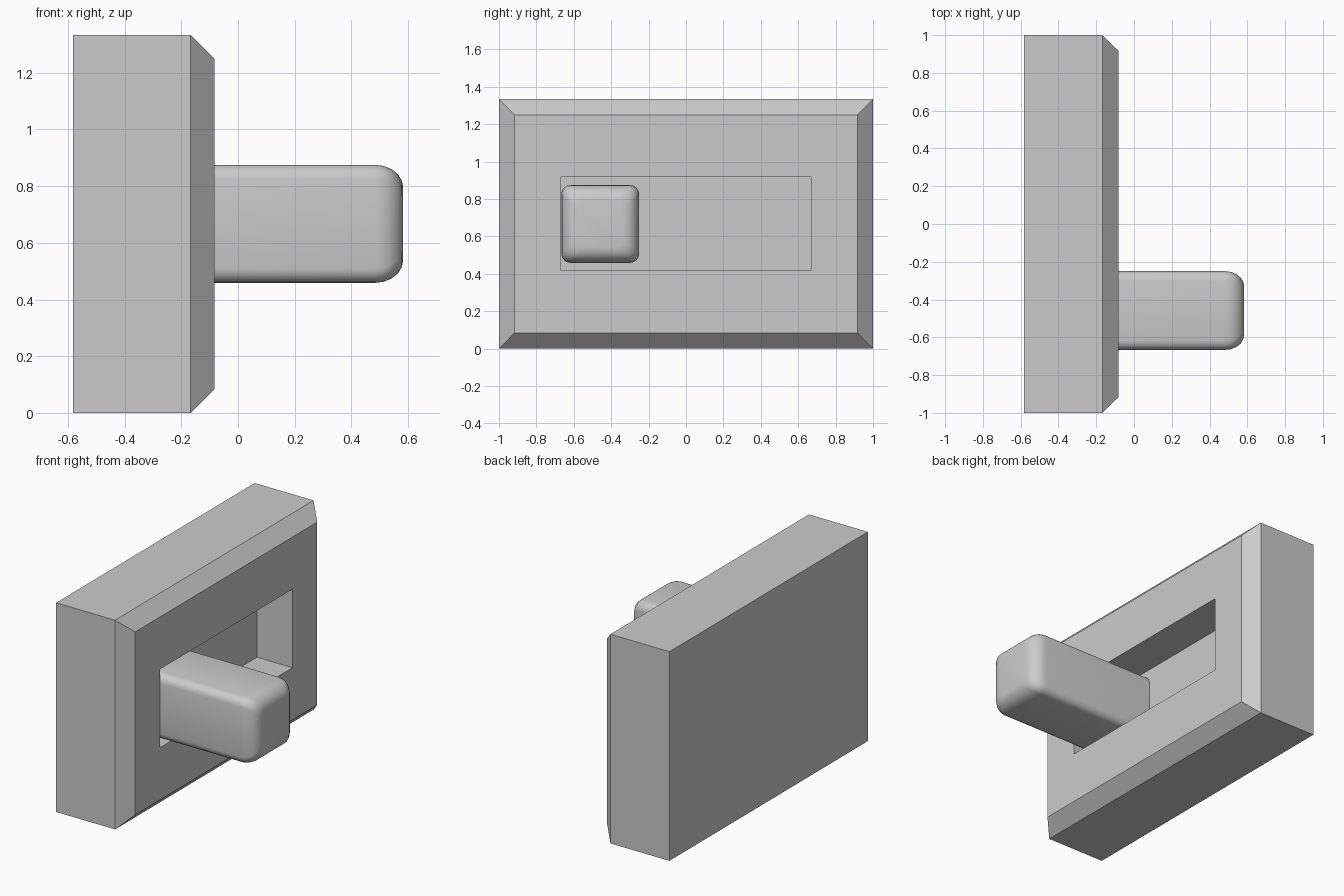
import bpy, bmesh
from math import sin, cos, pi, radians

if "Cube" in bpy.data.objects:
    bpy.data.objects.remove(bpy.data.objects["Cube"])

MID_Z = 0.667


def rounded_rect(x, cy, hy, hz, r=0.0, steps=0):
    """Ring of points in the YZ plane; r = corner radius."""
    pts = []
    for i, (sy, sz) in enumerate([(1, 1), (-1, 1), (-1, -1), (1, -1)]):
        for k in range(steps + 1):
            a = i * pi / 2 + (k / steps * pi / 2 if steps else 0)
            ry, rz = (r * cos(a), r * sin(a)) if steps else (0, 0)
            pts.append((x, cy + sy * (hy - r) + ry, MID_Z + sz * (hz - r) + rz))
    return pts


def loft(name, rings):
    """Skin consecutive rings with quads and cap both ends."""
    bm = bmesh.new()
    loops = [[bm.verts.new(p) for p in ring] for ring in rings]
    n = len(loops[0])
    for a, b in zip(loops, loops[1:]):
        for i in range(n):
            j = (i + 1) % n
            bm.faces.new((a[i], a[j], b[j], b[i]))
    bm.faces.new(loops[0][::-1])
    bm.faces.new(loops[-1])
    bmesh.ops.recalc_face_normals(bm, faces=bm.faces)
    mesh = bpy.data.meshes.new(name)
    bm.to_mesh(mesh)
    bm.free()
    obj = bpy.data.objects.new(name, mesh)
    bpy.context.collection.objects.link(obj)
    return obj


# Wall plate: back, chamfered front, slot rim, slot floor
loft("wall_plate", [
    rounded_rect(-0.583, 0, 1.0, 0.667),
    rounded_rect(-0.167, 0, 1.0, 0.667),
    rounded_rect(-0.083, 0, 0.917, 0.583),
    rounded_rect(-0.083, 0, 0.667, 0.25),
    rounded_rect(-0.333, 0, 0.667, 0.25),
])

# Switch lever: rounded bar with a softened outer end
HALF, END, RX, INSET, STEPS = 0.2083, 0.583, 0.10, 0.08, 5
rings = [rounded_rect(-0.333, -0.4583, HALF, HALF, 0.05, 4)]
for k in range(STEPS + 1):
    a = k / STEPS * pi / 2
    h = HALF - INSET * (1 - cos(a))
    rings.append(rounded_rect(END - RX + RX * sin(a), -0.4583, h, h, 0.05, 4))
lever = loft("switch_lever", rings)

bpy.ops.object.select_all(action='DESELECT')
lever.select_set(True)
bpy.context.view_layer.objects.active = lever
bpy.ops.object.shade_smooth_by_angle(angle=radians(30))
